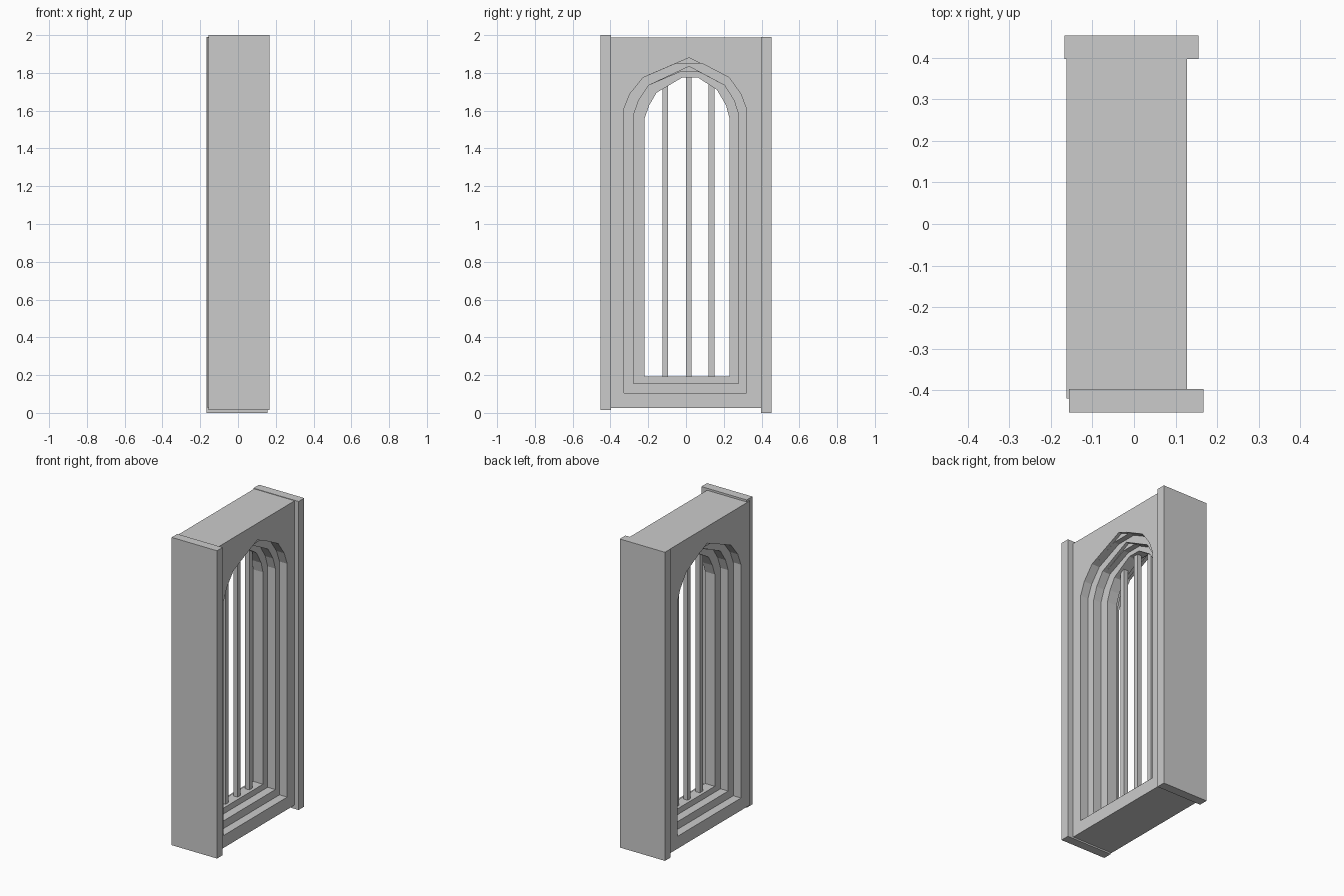
import bpy, bmesh

if "Cube" in bpy.data.objects:
    bpy.data.objects.remove(bpy.data.objects["Cube"])

FRONT_X, BACK_X = 0.127, -0.162      # the two broad wall faces
MID_X = (FRONT_X + BACK_X) / 2


def prism(name, profile, x0, x1):
    """Extrude a (y, z) outline along x."""
    bm = bmesh.new()
    face = bm.faces.new([bm.verts.new((x0, y, z)) for y, z in profile])
    ext = bmesh.ops.extrude_face_region(bm, geom=[face])
    moved = [g for g in ext["geom"] if isinstance(g, bmesh.types.BMVert)]
    bmesh.ops.translate(bm, vec=(x1 - x0, 0, 0), verts=moved)
    bmesh.ops.recalc_face_normals(bm, faces=bm.faces)
    mesh = bpy.data.meshes.new(name)
    bm.to_mesh(mesh)
    bm.free()
    ob = bpy.data.objects.new(name, mesh)
    bpy.context.collection.objects.link(ob)
    return ob


def box(name, x0, x1, y0, y1, z0, z1):
    return prism(name, [(y0, z0), (y1, z0), (y1, z1), (y0, z1)], x0, x1)


def carve(target, cutter):
    cutter.hide_render = True
    mod = target.modifiers.new("carve", 'BOOLEAN')
    mod.operation = 'DIFFERENCE'
    mod.solver = 'EXACT'
    mod.object = cutter
    bpy.context.view_layer.objects.active = target
    bpy.ops.object.modifier_apply(modifier=mod.name)
    bpy.data.objects.remove(cutter, do_unlink=True)


def arch(sill, left, crown, right):
    """Closed outline: sill corners, right curve up, crown, left curve down."""
    return [(left[0][0], sill), (right[0][0], sill)] + right + crown + left[::-1]


# Arch outlines: half curves from springing to shoulder
outer_l = [(-0.329, 1.61), (-0.296, 1.69), (-0.227, 1.775)]
outer_r = [(0.320, 1.61), (0.289, 1.69), (0.228, 1.775)]
inner_l = [(-0.277, 1.58), (-0.250, 1.655), (-0.197, 1.734)]
inner_r = [(0.278, 1.58), (0.254, 1.655), (0.204, 1.734)]
open_l = [(-0.219, 1.56), (-0.195, 1.628), (-0.156, 1.695)]
open_r = [(0.230, 1.56), (0.212, 1.628), (0.164, 1.71)]

# (outline, depth): each step has a shallow pointed tip and a deep flat crown
steps = [
    (arch(0.105, outer_l, [(0.016, 1.88)], outer_r), 0.02),
    (arch(0.105, outer_l, [(0.085, 1.85), (-0.052, 1.85)], outer_r), 0.055),
    (arch(0.155, inner_l, [(0.016, 1.834)], inner_r), 0.075),
    (arch(0.155, inner_l, [(0.069, 1.805), (-0.031, 1.805)], inner_r), 0.11),
]

# Wall panel with stepped arch recesses on both faces and a through opening
wall = box("wall_panel", BACK_X, FRONT_X, -0.42, 0.42, 0.025, 1.987)
for outline, depth in steps:
    carve(wall, prism("cutter", outline, FRONT_X - depth, FRONT_X + 0.1))
    carve(wall, prism("cutter", outline, BACK_X - 0.1, BACK_X + depth))
opening = arch(0.193, open_l, [(0.064, 1.775), (-0.021, 1.775)], open_r)
carve(wall, prism("cutter", opening, -0.4, 0.4))

# Side posts, slightly offset from each other
box("front_post", -0.156, 0.1675, -0.4535, -0.396, 0.015, 2.0)
box("back_post", -0.1675, 0.155, 0.396, 0.4535, 0.0, 1.99)

# Vertical window bars
for i, y in enumerate((-0.110, 0.014, 0.135)):
    box(f"window_bar_{i + 1}", MID_X - 0.015, MID_X + 0.015,
        y - 0.015, y + 0.015, 0.18, 1.79 if i == 1 else 1.76)
